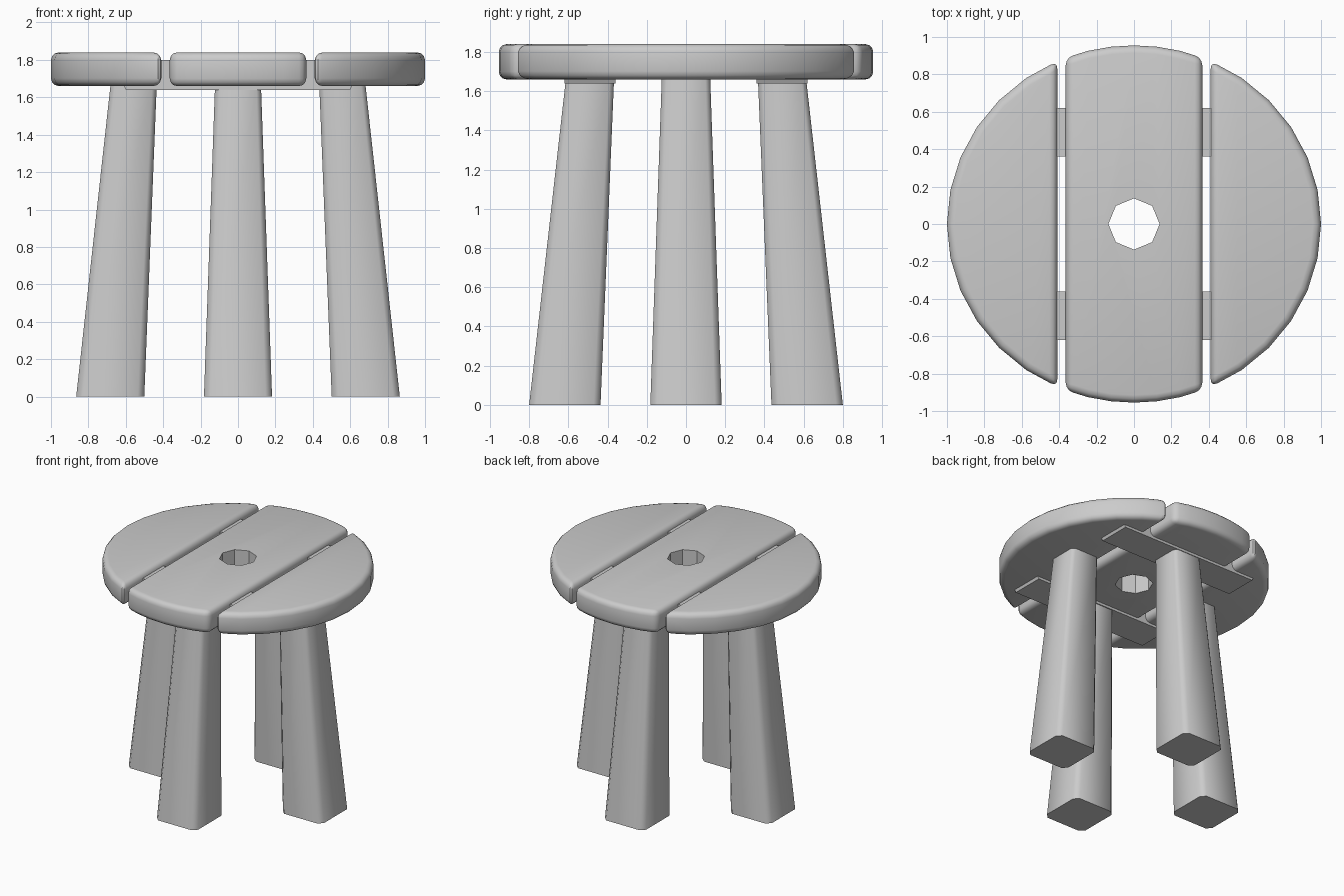
import bpy, bmesh
from math import sin, cos, pi, acos

if "Cube" in bpy.data.objects:
    bpy.data.objects.remove(bpy.data.objects["Cube"])


def loft(name, bottom, top):
    """Closed solid between two matching loops of 3D points."""
    bm = bmesh.new()
    a = [bm.verts.new(p) for p in bottom]
    b = [bm.verts.new(p) for p in top]
    n = len(a)
    for i in range(n):
        j = (i + 1) % n
        bm.faces.new((a[i], a[j], b[j], b[i]))
    bm.faces.new(a[::-1])
    bm.faces.new(b)
    bmesh.ops.recalc_face_normals(bm, faces=bm.faces)
    me = bpy.data.meshes.new(name)
    bm.to_mesh(me)
    bm.free()
    ob = bpy.data.objects.new(name, me)
    bpy.context.collection.objects.link(ob)
    return ob


def slab(name, outline, z0, z1):
    return loft(name, [(x, y, z0) for x, y in outline],
                [(x, y, z1) for x, y in outline])


def bevel(ob, width, segments):
    m = ob.modifiers.new("rounding", 'BEVEL')
    m.width, m.segments = width, segments
    m.limit_method, m.angle_limit = 'ANGLE', 0.6


def smooth(ob, angle=0.7):
    bpy.ops.object.select_all(action='DESELECT')
    ob.select_set(True)
    bpy.context.view_layer.objects.active = ob
    bpy.ops.object.convert(target='MESH')
    bpy.ops.object.shade_smooth_by_angle(angle=angle)


def arc(t0, t1, n):
    """Points on the oval seat outline."""
    return [(cos(t0 + (t1 - t0) * i / n), 0.955 * sin(t0 + (t1 - t0) * i / n))
            for i in range(n + 1)]


# Outer seat planks
t = acos(0.41)
side = arc(-t, t, 12)
for name, s in (("right_seat_plank", 1), ("left_seat_plank", -1)):
    ob = slab(name, [(s * x, y) for x, y in side], 1.66, 1.84)
    bevel(ob, 0.042, 3)
    smooth(ob)

# Middle plank with an eight-sided hole
t = acos(0.365)
middle = slab("middle_seat_plank", arc(t, pi - t, 6) + arc(pi + t, 2 * pi - t, 6), 1.66, 1.84)
bevel(middle, 0.04, 3)
cutter = slab("hole_cutter", [(0.137 * cos(i * pi / 4), 0.137 * sin(i * pi / 4))
                              for i in range(8)], 1.5, 2.0)
cutter.hide_render = True
m = middle.modifiers.new("hole", 'BOOLEAN')
m.operation, m.object, m.solver = 'DIFFERENCE', cutter, 'EXACT'
smooth(middle)
bpy.data.objects.remove(cutter)

# Cross bars with sloped ends joining the planks
for name, s in (("back_cross_bar", 1), ("front_cross_bar", -1)):
    def ring(hx, z):
        return [(x, s * 0.49 + y, z) for x, y in
                ((-hx, -0.13), (hx, -0.13), (hx, 0.13), (-hx, 0.13))]
    loft(name, ring(0.60, 1.64), ring(0.68, 1.80))


def leg_ring(cx, cy, h, c, z):
    """Square with clipped corners."""
    k = h - c
    pts = [(h, -k), (h, k), (k, h), (-k, h), (-h, k), (-h, -k), (-k, -h), (k, -h)]
    return [(cx + x, cy + y, z) for x, y in pts]


# Four splayed, tapering legs
for name, dx, dy, r0, r1, z in (("right_leg", 1, 0, 0.683, 0.557, 1.68),
                                ("left_leg", -1, 0, 0.683, 0.557, 1.68),
                                ("back_leg", 0, 1, 0.618, 0.49, 1.66),
                                ("front_leg", 0, -1, 0.618, 0.49, 1.66)):
    ob = loft(name, leg_ring(dx * r0, dy * r0, 0.182, 0.035, 0),
              leg_ring(dx * r1, dy * r1, 0.123, 0.025, z))
    smooth(ob, 0.9)
